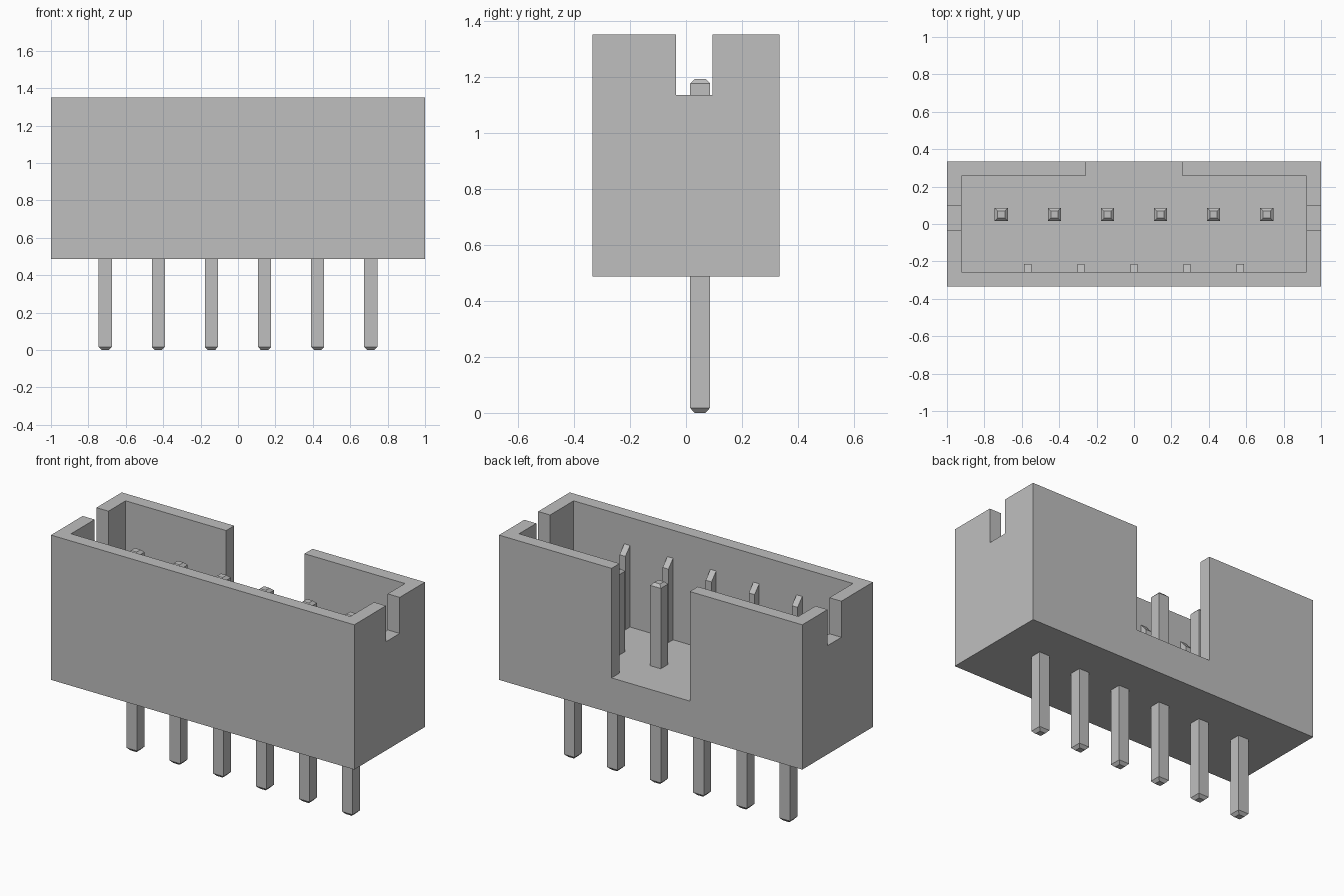
import bpy, bmesh
from mathutils import Vector

cube = bpy.data.objects.get("Cube")
if cube:
    bpy.data.objects.remove(cube, do_unlink=True)

grey = bpy.data.materials.new("plain grey")
grey.use_nodes = True
colour = (0.52, 0.52, 0.52, 1)
grey.diffuse_color = colour
grey.node_tree.nodes["Principled BSDF"].inputs["Base Color"].default_value = colour


def add_object(name, bm):
    bmesh.ops.recalc_face_normals(bm, faces=bm.faces)
    mesh = bpy.data.meshes.new(name)
    bm.to_mesh(mesh)
    bm.free()
    mesh.materials.append(grey)
    obj = bpy.data.objects.new(name, mesh)
    bpy.context.collection.objects.link(obj)
    return obj


def box(name, low, high):
    low, high = Vector(low), Vector(high)
    bm = bmesh.new()
    bmesh.ops.create_cube(bm, size=1)
    for v in bm.verts:
        v.co = (low + high) / 2 + v.co * (high - low)
    return add_object(name, bm)


def cut(target, cutter):
    cutter.hide_render = True
    mod = target.modifiers.new("cut", 'BOOLEAN')
    mod.operation = 'DIFFERENCE'
    mod.solver = 'EXACT'
    mod.object = cutter
    bpy.context.view_layer.objects.active = target
    bpy.ops.object.modifier_apply(modifier=mod.name)
    bpy.data.objects.remove(cutter, do_unlink=True)


DEPTH, BOTTOM, TOP = 0.333, 0.487, 1.35
FLOOR, SLOT_FLOOR = 0.697, 1.135
IN_X, IN_Y = 0.921, 0.257
PITCH = 0.284

# Housing: open box with a wide gap in the back wall and a slot in each end
housing = box("housing", (-1, -DEPTH, BOTTOM), (1, DEPTH, TOP))
cut(housing, box("cavity_cutter", (-IN_X, -IN_Y, FLOOR), (IN_X, IN_Y, 1.6)))
cut(housing, box("back_gap_cutter", (-0.258, 0, FLOOR), (0.258, 0.5, 1.6)))
cut(housing, box("end_slot_cutter", (-1.2, -0.035, SLOT_FLOOR), (1.2, 0.095, 1.6)))


# Square pins with tapered ends
def pin(name, x, y):
    bm = bmesh.new()
    rings = []
    for z, r in ((0, 0.019), (0.017, 0.035), (1.176, 0.035), (1.192, 0.019)):
        rings.append([bm.verts.new((x + sx * r, y + sy * r, z))
                      for sx, sy in ((-1, -1), (1, -1), (1, 1), (-1, 1))])
    for a, b in zip(rings, rings[1:]):
        for i in range(4):
            j = (i + 1) % 4
            bm.faces.new((a[i], a[j], b[j], b[i]))
    bm.faces.new(rings[0])
    bm.faces.new(rings[-1])
    add_object(name, bm)


for i in range(6):
    pin(f"pin_{i + 1}", (i - 2.5) * PITCH, 0.05)


# Ribs with sloped tops on the inside of the front wall
def rib(name, x):
    wall, face = -IN_Y, -0.213
    profile = ((wall, FLOOR), (face, FLOOR), (face, SLOT_FLOOR), (wall, 1.183))
    bm = bmesh.new()
    side = bm.faces.new([bm.verts.new((x - 0.019, y, z)) for y, z in profile])
    ext = bmesh.ops.extrude_face_region(bm, geom=[side])
    moved = [g for g in ext["geom"] if isinstance(g, bmesh.types.BMVert)]
    bmesh.ops.translate(bm, verts=moved, vec=(0.038, 0, 0))
    # Keep both end caps so the rib is closed
    bmesh.ops.holes_fill(bm, edges=bm.edges)
    add_object(name, bm)


for i in range(5):
    rib(f"rib_{i + 1}", (i - 2) * PITCH)
